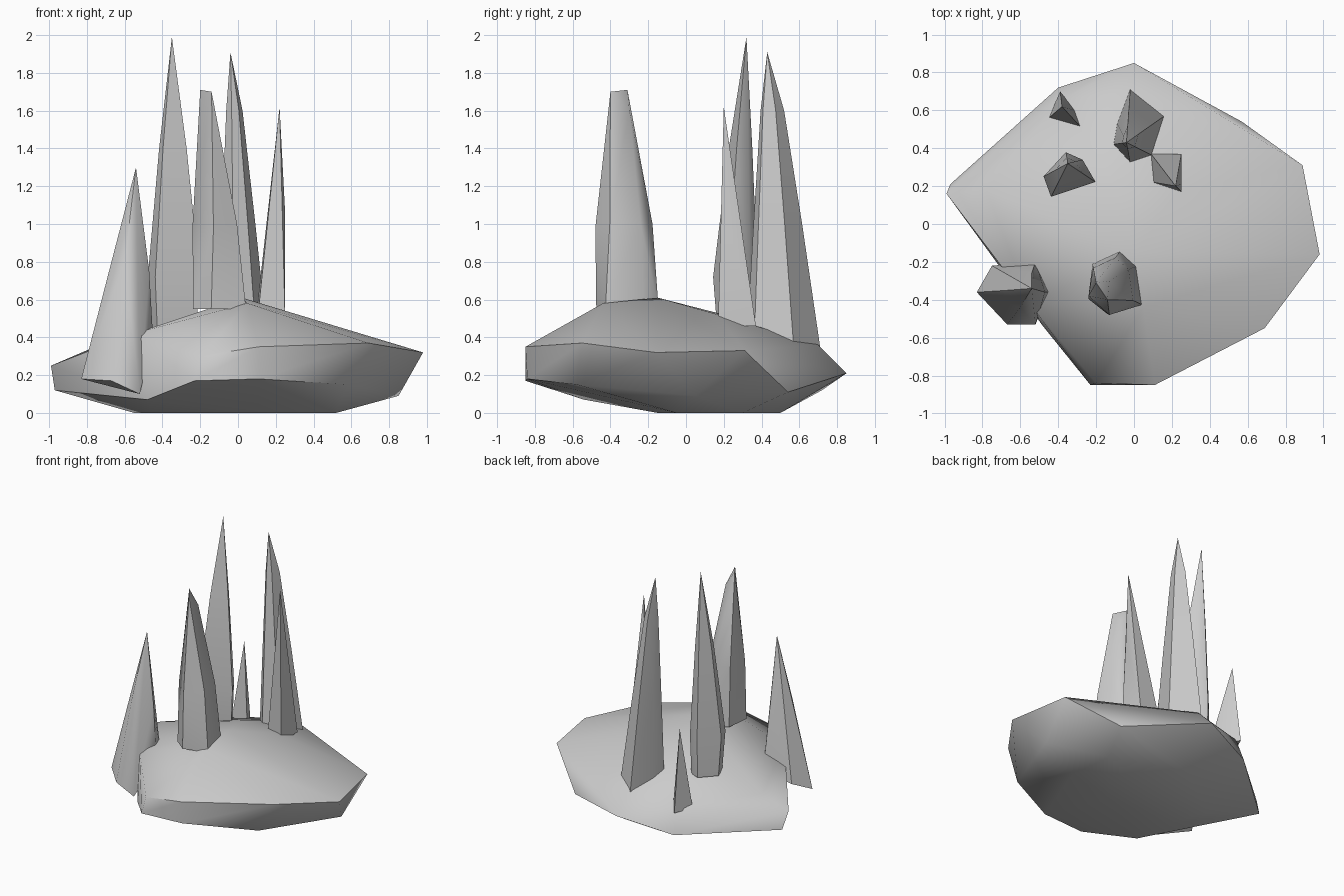
import bpy, bmesh, math


def hull_object(name, points, angle=50):
    """Faceted convex stone made from a handful of corner points."""
    bm = bmesh.new()
    for p in points:
        bm.verts.new(p)
    res = bmesh.ops.convex_hull(bm, input=bm.verts[:])
    junk = [v for v in bm.verts if not v.link_faces]
    bmesh.ops.delete(bm, geom=junk, context='VERTS')
    bmesh.ops.recalc_face_normals(bm, faces=bm.faces[:])
    me = bpy.data.meshes.new(name)
    bm.to_mesh(me)
    bm.free()
    ob = bpy.data.objects.new(name, me)
    bpy.context.collection.objects.link(ob)
    bpy.ops.object.select_all(action='DESELECT')
    ob.select_set(True)
    bpy.context.view_layer.objects.active = ob
    bpy.ops.object.shade_smooth_by_angle(angle=math.radians(angle))
    return ob


def spike(name, base, rings, tips):
    """Base outline repeated at (height, fraction towards the tip), plus tip points."""
    tx, ty, _ = tips[0]
    pts = [(x + (tx - x) * f, y + (ty - y) * f, z) for z, f in rings for x, y in base]
    return hull_object(name, pts + tips)


# Rock base: underside, lower rim, upper rim, crown
hull_object("rock_base", [
    (-0.55, 0.15, 0), (-0.45, -0.12, 0), (0.1, -0.15, 0), (0.52, -0.05, 0),
    (0.48, 0.3, 0), (-0.05, 0.5, 0),
    (-0.48, -0.54, 0.07), (-0.23, -0.85, 0.17), (0.11, -0.84, 0.18), (0.58, -0.58, 0.15),
    (0.85, 0.05, 0.09), (0.57, 0.54, 0.11), (-0.97, 0.21, 0.12), (-0.40, 0.72, 0.12),
    (-0.99, 0.16, 0.25), (0, 0.85, 0.21), (0.89, 0.31, 0.33), (0.98, -0.16, 0.32),
    (0.69, -0.55, 0.37), (0.11, -0.85, 0.35), (-0.20, -0.84, 0.30),
    (-0.78, 0.18, 0.34), (-0.55, -0.42, 0.42), (-0.38, 0.66, 0.30), (0, 0.70, 0.36),
    (0.05, -0.44, 0.58), (0.02, -0.15, 0.61), (0.22, 0.17, 0.52), (-0.1, 0.2, 0.52),
])

# Left spike growing off the edge of the rock
hull_object("left_spike", [
    (-0.83, -0.36, 0.18), (-0.67, -0.53, 0.17), (-0.52, -0.53, 0.10), (-0.45, -0.36, 0.40),
    (-0.52, -0.20, 0.30), (-0.75, -0.22, 0.25),
    (-0.67, -0.35, 0.80), (-0.60, -0.44, 0.80), (-0.47, -0.36, 0.75), (-0.54, -0.26, 0.80),
    (-0.54, -0.34, 1.30)])

# Front spike with a short chisel edge on top
spike("front_spike",
      [(-0.24, -0.40), (-0.14, -0.48), (0.05, -0.43), (0.02, -0.22), (-0.07, -0.14), (-0.22, -0.21)],
      [(0.55, 0.03), (1.0, 0.22)],
      [(-0.20, -0.31, 1.71), (-0.14, -0.40, 1.70), (-0.20, -0.30, 1.5),
       (-0.24, -0.38, 1.0), (-0.13, -0.48, 0.98), (-0.13, -0.30, 1.6)])

# Tallest spike
spike("tall_spike",
      [(-0.48, 0.25), (-0.44, 0.14), (-0.20, 0.22), (-0.27, 0.34), (-0.36, 0.38)],
      [(0.42, 0.15), (0.72, 0.02), (1.4, 0.48)],
      [(-0.35, 0.32, 1.99)])

# Rear spike
spike("rear_spike",
      [(-0.02, 0.71), (0.16, 0.57), (0.10, 0.36), (-0.02, 0.32), (-0.11, 0.42), (-0.09, 0.53)],
      [(0.35, 0), (1.0, 0.34), (1.6, 0.68)],
      [(-0.04, 0.43, 1.91)])

# Slim right spike
spike("right_spike",
      [(0.09, 0.37), (0.25, 0.37), (0.25, 0.17), (0.10, 0.22)],
      [(0.46, 0)],
      [(0.22, 0.20, 1.62), (0.25, 0.21, 1.05)])

# Small spike at the back
spike("small_spike",
      [(-0.45, 0.56), (-0.39, 0.70), (-0.31, 0.60), (-0.27, 0.50)],
      [(0.28, 0)],
      [(-0.38, 0.62, 0.90)])
